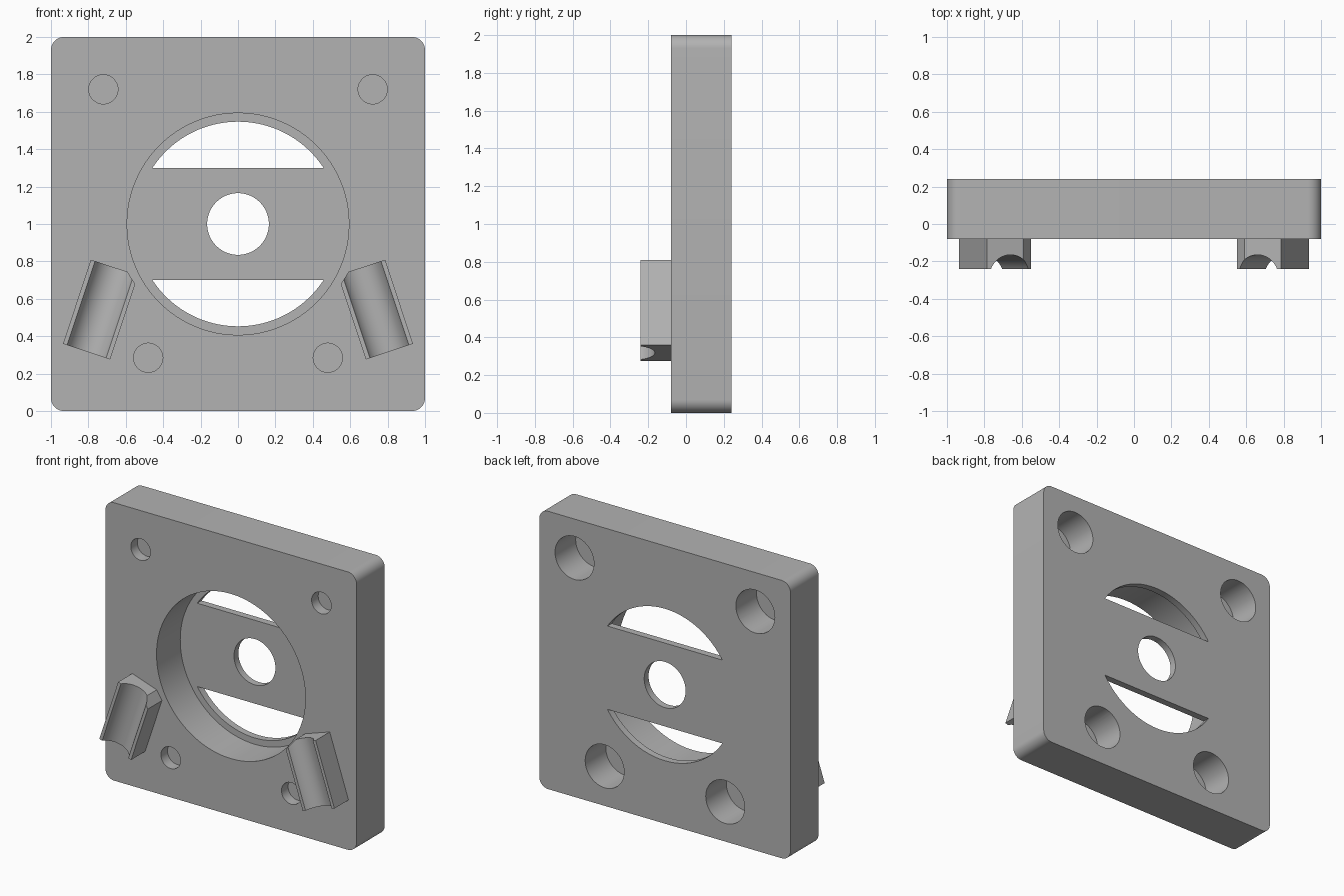
import bpy, bmesh, math
from mathutils import Vector

cube = bpy.data.objects.get("Cube")
if cube:
    bpy.data.objects.remove(cube, do_unlink=True)

GREY = (0.45, 0.45, 0.45, 1)
mat = bpy.data.materials.new("plain grey")
mat.use_nodes = True
mat.diffuse_color = GREY
mat.node_tree.nodes["Principled BSDF"].inputs["Base Color"].default_value = GREY

FRONT, BACK, CLIP_FRONT = -0.08, 0.24, -0.24
CENTRE_Z = 1.0


def prism(name, outline, y0, y1):
    """Extrude an (x, z) outline from y0 to y1."""
    bm = bmesh.new()
    face = bm.faces.new([bm.verts.new((x, y0, z)) for x, z in outline])
    side = bmesh.ops.extrude_face_region(bm, geom=[face])["geom"]
    moved = [v for v in side if isinstance(v, bmesh.types.BMVert)]
    bmesh.ops.translate(bm, verts=moved, vec=(0, y1 - y0, 0))
    bmesh.ops.recalc_face_normals(bm, faces=bm.faces)
    mesh = bpy.data.meshes.new(name)
    bm.to_mesh(mesh)
    bm.free()
    mesh.materials.append(mat)
    ob = bpy.data.objects.new(name, mesh)
    bpy.context.collection.objects.link(ob)
    return ob


def arc(cx, cz, r, a0, a1, n):
    steps = [math.radians(a0 + (a1 - a0) * i / n) for i in range(n + 1)]
    return [(cx + r * math.cos(a), cz + r * math.sin(a)) for a in steps]


def disc(cx, cz, r, y0, y1, n=64):
    return prism("cutter", arc(cx, cz, r, 0, 360, n)[:-1], y0, y1)


def cut(ob, cutter):
    """Subtract the cutter, then throw it away."""
    mod = ob.modifiers.new("cut", "BOOLEAN")
    mod.operation, mod.solver, mod.object = "DIFFERENCE", "EXACT", cutter
    bpy.context.view_layer.objects.active = ob
    bpy.ops.object.modifier_apply(modifier=mod.name)
    bpy.data.objects.remove(cutter, do_unlink=True)


def smooth(ob):
    bpy.ops.object.select_all(action="DESELECT")
    ob.select_set(True)
    bpy.context.view_layer.objects.active = ob
    bpy.ops.object.shade_smooth_by_angle(angle=math.radians(30))


# Square plate with rounded corners
R = 0.07
outline = []
for i, (sx, sz) in enumerate([(1, 1), (-1, 1), (-1, -1), (1, -1)]):
    outline += arc(sx * (1 - R), CENTRE_Z + sz * (1 - R), R, 90 * i, 90 * i + 90, 10)
plate = prism("mounting_plate", outline, FRONT, BACK)

# Round pocket, leaving a thin web at the back
cut(plate, disc(0, CENTRE_Z, 0.593, FRONT - 0.1, BACK - 0.05, 96))

# Centre bore and the two segment windows either side of the bar
cut(plate, disc(0, CENTRE_Z, 0.165, FRONT, BACK + 0.1))
half = math.degrees(math.asin(0.3 / 0.547))
for start in (half, 180 + half):
    window = arc(0, CENTRE_Z, 0.547, start, start + 180 - 2 * half, 40)
    cut(plate, prism("cutter", window, FRONT, BACK + 0.1))

# Screw holes: small recess in front, wide counterbore behind, thin skin between
for x, z in ((0.72, 1.72), (0.48, 0.285)):
    for s in (-1, 1):
        cut(plate, disc(s * x, z, 0.078, FRONT - 0.1, FRONT + 0.075, 40))
        cut(plate, disc(s * x, z, 0.155, FRONT + 0.085, BACK + 0.1, 48))
smooth(plate)

# Tilted clips with a rounded groove along their length
TILT = math.radians(18.4)
W, L = 0.133, 0.237
for side, s in (("right", -1), ("left", 1)):
    across = Vector((-s * math.cos(TILT), -math.sin(TILT)))
    along = Vector((-s * math.sin(TILT), math.cos(TILT)))
    mid = Vector((s * 0.735, 0.5425))
    # Inner top corner is trimmed clear of the pocket
    corners = [(-W, -L), (W, -L), (W, L - 0.05), (W - 0.06, L), (-W, L)]
    clip = prism(side + "_clip", [mid + across * a + along * b for a, b in corners],
                 CLIP_FRONT, FRONT + 0.005)
    groove = disc(0, 0, 0.118, -0.5, 0.5)
    groove.rotation_mode = "QUATERNION"
    groove.rotation_quaternion = Vector((along.x, 0, along.y)).to_track_quat("Y", "Z")
    groove.location = (mid.x, CLIP_FRONT - 0.043, mid.y)
    bpy.context.view_layer.update()
    cut(clip, groove)
    smooth(clip)
